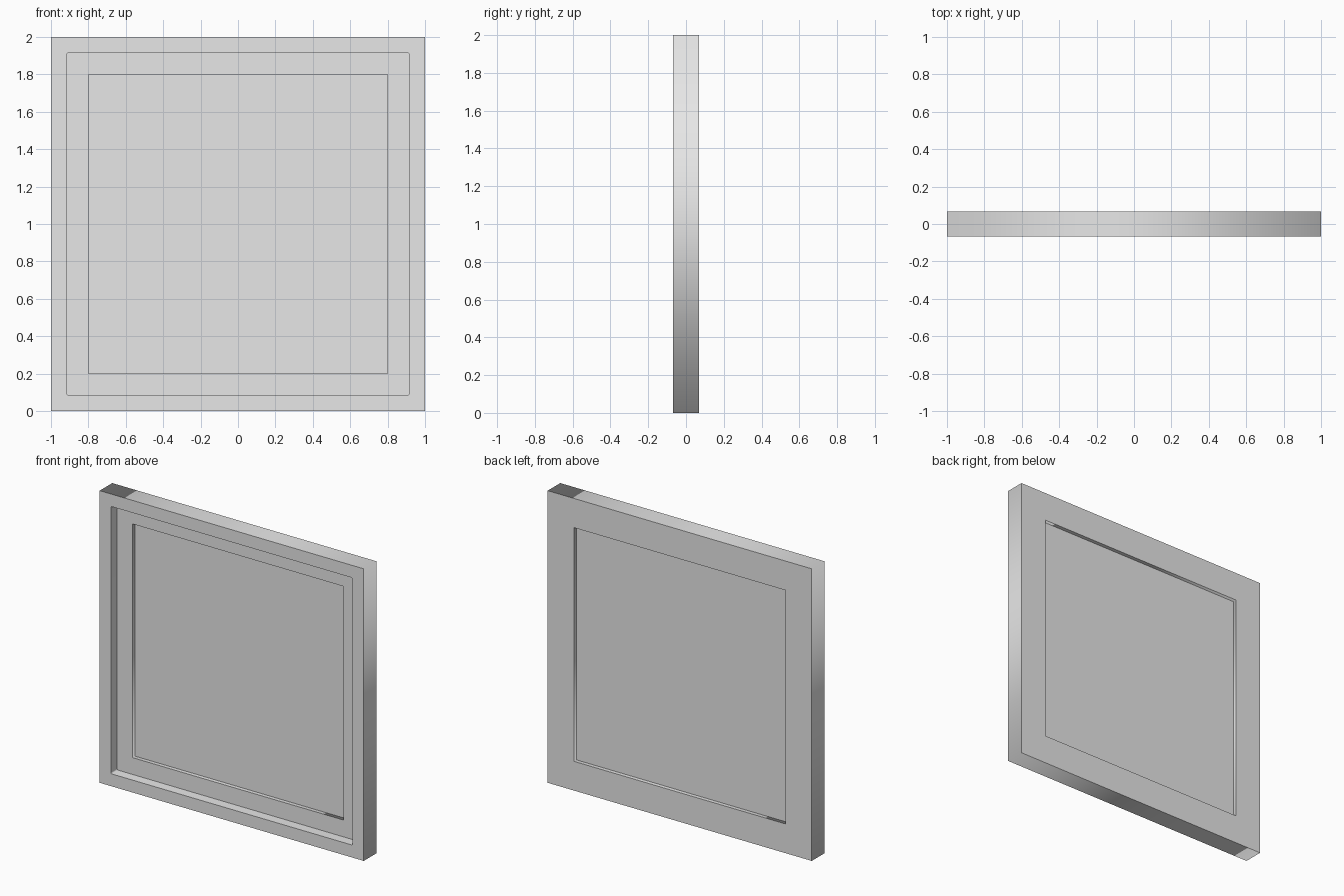
import bpy
import math

cube = bpy.data.objects.get("Cube")
if cube:
    bpy.data.objects.remove(cube, do_unlink=True)

MID_Z = 1.0
HALF_DEPTH = 0.068

grey = bpy.data.materials.new("light_grey")
grey.use_nodes = True
grey.diffuse_color = (0.8, 0.8, 0.8, 1)
grey.node_tree.nodes["Principled BSDF"].inputs["Base Color"].default_value = (0.8, 0.8, 0.8, 1)


def square_points(half, radius=0.0, steps=3):
    """Square outline, with rounded corners when a radius is given."""
    points = []
    for corner in range(4):
        start = corner * math.pi / 2
        mid = start + math.pi / 4
        cx = math.copysign(half - radius, math.cos(mid))
        cy = math.copysign(half - radius, math.sin(mid))
        for i in range(steps + 1 if radius else 1):
            a = start + math.pi / 2 * i / steps
            points.append((cx + radius * math.cos(a), cy + radius * math.sin(a)))
    return points


def slab(name, outlines, front, back):
    """Upright slab between two y positions; inner outlines become holes."""
    curve = bpy.data.curves.new(name, "CURVE")
    curve.dimensions = "2D"
    curve.fill_mode = "BOTH"
    curve.extrude = (back - front) / 2
    for points in outlines:
        spline = curve.splines.new("POLY")
        spline.points.add(len(points) - 1)
        for p, (x, y) in zip(spline.points, points):
            p.co = (x, y, 0, 1)
        spline.use_cyclic_u = True
    curve.materials.append(grey)
    obj = bpy.data.objects.new(name, curve)
    obj.location = (0, (front + back) / 2, MID_Z)
    obj.rotation_euler.x = math.pi / 2
    bpy.context.collection.objects.link(obj)
    bpy.ops.object.select_all(action="DESELECT")
    obj.select_set(True)
    bpy.context.view_layer.objects.active = obj
    bpy.ops.object.convert(target="MESH")
    return bpy.context.object


# Outer border, full depth, with slightly rounded inner corners
rebate = square_points(0.915, 0.008)
slab("outer_frame", [square_points(1.0), rebate], -HALF_DEPTH, HALF_DEPTH)

# Recessed inner border, flush with the back
opening = square_points(0.8)
slab("inner_frame", [rebate, opening], 0.0, HALF_DEPTH)

# Thin panel in the opening, set in from both sides
slab("centre_panel", [opening], 0.027, 0.041)
